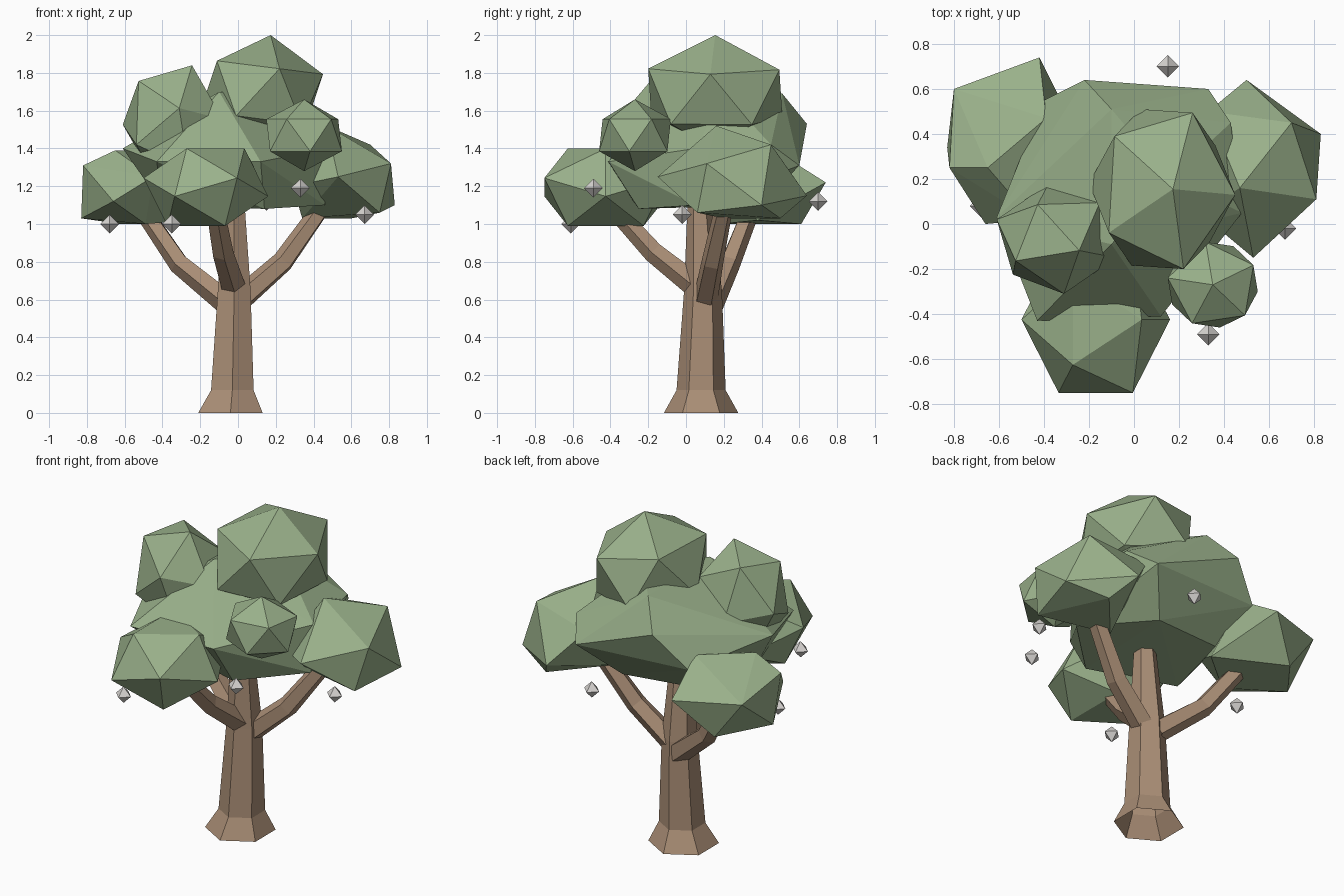
import bpy, bmesh
from math import atan2, cos, pi, radians, sin
from mathutils import Euler, Matrix, Vector

cube = bpy.data.objects.get("Cube")
if cube:
    bpy.data.objects.remove(cube, do_unlink=True)


def material(name, color):
    mat = bpy.data.materials.new(name)
    mat.use_nodes = True
    mat.diffuse_color = (*color, 1)
    mat.node_tree.nodes["Principled BSDF"].inputs["Base Color"].default_value = (*color, 1)
    return mat


leaf_green = material("leaf green", (0.32, 0.435, 0.255))
bark_brown = material("bark brown", (0.4, 0.27, 0.18))
fruit_grey = material("fruit grey", (0.68, 0.66, 0.64))


def finish(bm, name, mat):
    bmesh.ops.recalc_face_normals(bm, faces=bm.faces)
    mesh = bpy.data.meshes.new(name)
    bm.to_mesh(mesh)
    bm.free()
    mesh.materials.append(mat)
    obj = bpy.data.objects.new(name, mesh)
    bpy.context.collection.objects.link(obj)


def hull(name, points, mat):
    """Faceted lump stretched over a few corner points."""
    bm = bmesh.new()
    for p in points:
        bm.verts.new(p)
    bmesh.ops.convex_hull(bm, input=bm.verts)
    bmesh.ops.delete(bm, geom=[v for v in bm.verts if not v.link_faces], context="VERTS")
    finish(bm, name, mat)


# Icosahedron corners, shared by the regular leaf clumps
PHI = (1 + 5 ** 0.5) / 2
CORNERS = []
for a in (-1, 1):
    for b in (-PHI, PHI):
        CORNERS += [Vector((0, a, b)), Vector((a, b, 0)), Vector((b, 0, a))]
UP = {"vertex": Vector((0, 1, PHI)), "face": Vector((1, 1, 1))}


def clump(name, kind, spin, lo, hi, tilt=0):
    """Icosahedron standing on a vertex or face, leaned sideways, filling a box."""
    turn = UP[kind].rotation_difference(Vector((0, 0, 1))).to_matrix()
    ref = turn @ Vector((PHI, 0, 1))
    turn = Matrix.Rotation(radians(spin) - atan2(ref.y, ref.x), 3, "Z") @ turn
    turn = Euler((0, radians(tilt), 0)).to_matrix() @ turn
    pts = [turn @ c for c in CORNERS]
    for i in range(3):
        small, big = min(p[i] for p in pts), max(p[i] for p in pts)
        for p in pts:
            p[i] = lo[i] + (p[i] - small) / (big - small) * (hi[i] - lo[i])
    hull(name, pts, leaf_green)


def tube(name, path, sides, offset, level=False):
    """Faceted tapering limb through (point, radius) pairs, open at its foot."""
    bm = bmesh.new()
    pts = [Vector(p) for p, r in path]
    rings = []
    for i, (p, r) in enumerate(path):
        axis = pts[min(i + 1, len(pts) - 1)] - pts[max(i - 1, 0)]
        rot = Matrix.Identity(3) if level else axis.to_track_quat("Z", "Y").to_matrix()
        ring = []
        for k in range(sides):
            ang = offset + 2 * pi * k / sides
            ring.append(bm.verts.new(pts[i] + rot @ Vector((r * cos(ang), r * sin(ang), 0))))
        rings.append(ring)
    for low, top in zip(rings, rings[1:]):
        for k in range(sides):
            n = (k + 1) % sides
            bm.faces.new((low[k], low[n], top[n], top[k]))
    bm.faces.new(rings[-1])
    finish(bm, name, bark_brown)


# Trunk with flared foot
tube("trunk", [((-0.04, 0.08, 0), 0.197), ((-0.03, 0.08, 0.12), 0.13),
               ((-0.02, 0.09, 0.65), 0.1), ((-0.02, 0.07, 1.15), 0.06)], 6, pi / 6, True)

# Three bent branches
tube("left_branch", [((0.0, 0.1, 0.59), 0.068), ((0.24, 0.14, 0.8), 0.06),
                     ((0.44, 0.2, 1.08), 0.05)], 5, 0)
tube("right_branch", [((-0.04, 0.13, 0.57), 0.068), ((-0.31, 0.23, 0.79), 0.058),
                      ((-0.5, 0.34, 1.07), 0.05)], 5, 0)
tube("front_branch", [((-0.02, 0.07, 0.66), 0.068), ((-0.08, -0.17, 0.85), 0.058),
                      ((-0.12, -0.37, 1.07), 0.05)], 5, 0)

# Regular leaf clumps
clump("crown_leaves", "vertex", -4, (-0.2, -0.2, 1.39), (0.45, 0.51, 2), 8)
clump("upper_right_leaves", "face", -20, (-0.61, -0.31, 1.24), (-0.08, 0.18, 1.84), -14)
clump("front_leaves", "face", 0, (-0.5, -0.75, 0.99), (0.16, -0.1, 1.4))
clump("small_leaves", "vertex", 27, (0.15, -0.46, 1.28), (0.55, -0.08, 1.66))

# Irregular leaf clumps
hull("centre_leaves", [(-0.1, -0.09, 1.7), (0.16, 0.2, 1.69), (-0.1, 0.51, 1.69),
                       (-0.43, -0.43, 1.33), (0.12, -0.41, 1.33), (-0.61, 0.03, 1.4),
                       (-0.22, 0.64, 1.53), (-0.4, 0.55, 1.33), (0.33, 0.6, 1.31),
                       (0.43, 0.45, 1.42), (0.48, 0.05, 1.4), (0.46, 0.05, 1.1),
                       (0.14, -0.25, 1.08), (0.15, 0.4, 1.1), (-0.4, -0.1, 1.1),
                       (-0.3, 0.35, 1.12)], leaf_green)
hull("left_leaves", [(0.47, 0.16, 1.52), (0.7, 0.45, 1.42), (0.81, 0.11, 1.32),
                     (0.83, 0.4, 1.1), (0.75, 0.06, 1.06), (0.53, -0.15, 1.25),
                     (0.5, 0.64, 1.15), (0.34, 0.2, 1.03), (0.6, 0.5, 1.03),
                     (0.29, 0.05, 1.2), (0.33, 0.5, 1.35)], leaf_green)
hull("right_leaves", [(-0.8, 0.6, 1.24), (-0.42, 0.74, 1.22), (-0.83, 0.34, 1.03),
                      (-0.82, 0.25, 1.31), (-0.62, 0.61, 1), (-0.39, 0.47, 1.39),
                      (-0.65, 0.25, 1.39), (-0.66, 0, 1.12), (-0.45, 0.02, 1.25),
                      (-0.49, 0.18, 1), (-0.24, 0.38, 1.02)], leaf_green)

# Hanging eight-sided fruit
for spot in [(-0.35, -0.61, 1), (-0.68, 0.08, 1), (0.33, -0.49, 1.19),
             (0.67, -0.02, 1.05), (0.15, 0.7, 1.12)]:
    corners = []
    for i in range(3):
        for side in (-0.05, 0.05):
            p = Vector(spot)
            p[i] += side
            corners.append(p)
    hull("fruit", corners, fruit_grey)
